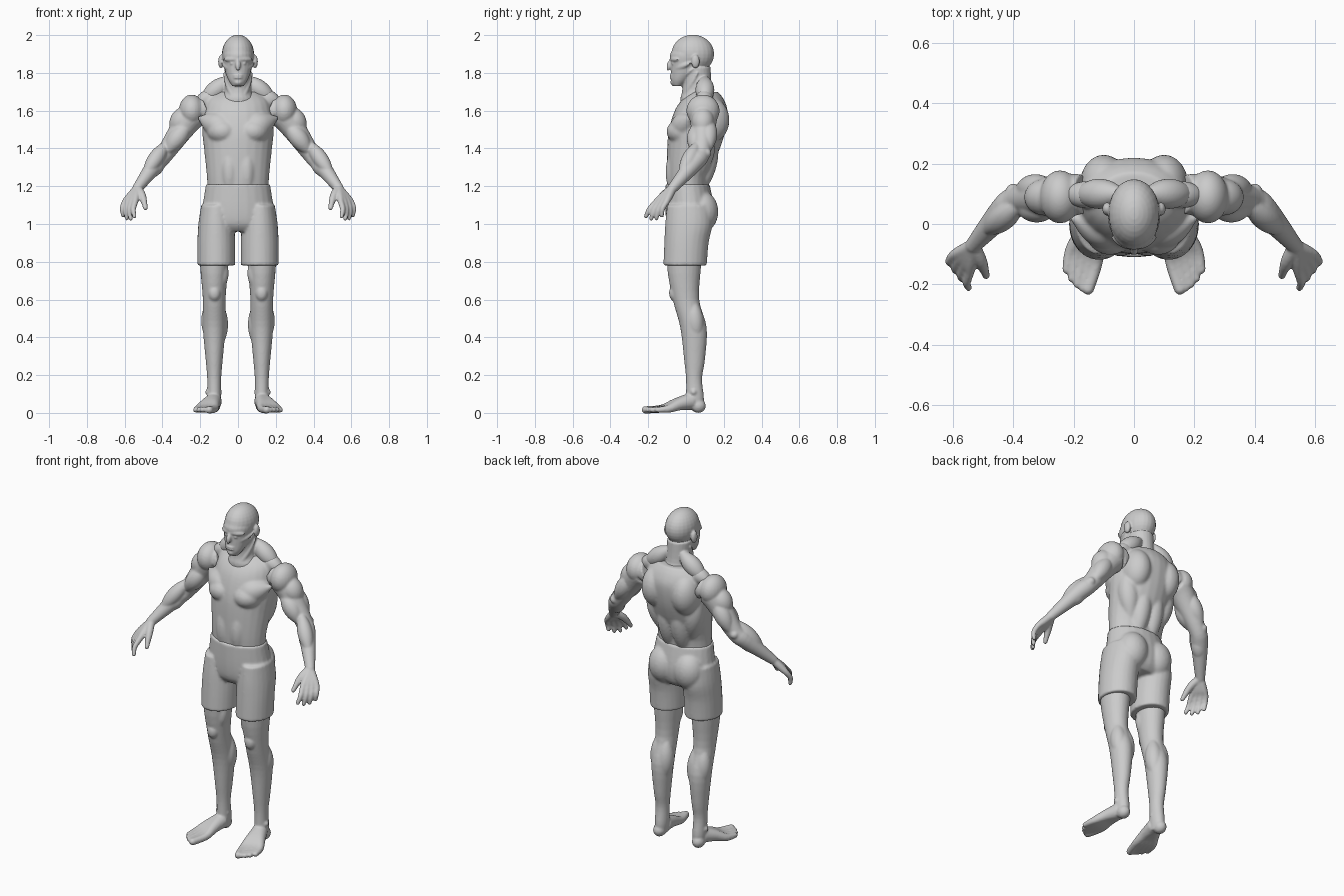
import bpy, bmesh, math
from mathutils import Vector, Matrix

cube = bpy.data.objects.get("Cube")
if cube:
    bpy.data.objects.remove(cube)

grey = bpy.data.materials.new("plain_grey")
grey.use_nodes = True
tone = (.6, .6, .6, 1)
grey.diffuse_color = tone
grey.node_tree.nodes["Principled BSDF"].inputs["Base Color"].default_value = tone


def spline(rows, steps=4):
    """Smoothly interpolate rows of numbers (Catmull-Rom)."""
    rows = [Vector(row) for row in rows]
    rows = [rows[0], *rows, rows[-1]]
    smooth_rows = []
    for before, start, end, after in zip(rows, rows[1:], rows[2:], rows[3:]):
        start_slope, end_slope = (end - before) / 2, (after - start) / 2
        for step in range(steps):
            t = step / steps
            blend = t * t * (3 - 2 * t)
            smooth_rows.append(start.lerp(end, blend) + start_slope * t * (1 - t) ** 2
                               - end_slope * t * t * (1 - t))
    return smooth_rows + [rows[-1]]


def skin(bm, frames, sides=24):
    """Join ellipses given as (centre, half-axis vector, half-axis vector)."""
    angles = [math.tau * k / sides for k in range(sides)]
    loops = [[bm.verts.new(centre + across * math.cos(a) + along * math.sin(a)) for a in angles]
             for centre, across, along in frames]
    for lower, upper in zip(loops, loops[1:]):
        for k in range(sides):
            bm.faces.new((lower[k - 1], lower[k], upper[k], upper[k - 1]))
    bm.faces.new(loops[0])
    bm.faces.new(loops[-1])


def column(bm, rows, x=0):
    """Stack of level ellipses, each row being (z, front, back, half width)."""
    skin(bm, [(Vector((x, (front + back) / 2, z)), Vector((half, 0, 0)),
               Vector((0, (back - front) / 2, 0))) for z, front, back, half in spline(rows)])


def tube(bm, points, radii):
    """Round tube along a smooth path, closed by a ball at its end."""
    rows = spline([(*point, radius) for point, radius in zip(points, radii)])
    frames = []
    for i, row in enumerate(rows):
        ahead, behind = rows[min(i + 1, len(rows) - 1)], rows[max(i - 1, 0)]
        direction = (ahead - behind).xyz.normalized()
        across = direction.orthogonal() if abs(direction.x) > .9 else direction.cross(Vector((1, 0, 0)))
        across.normalize()
        frames.append((row.xyz, across * row.w, direction.cross(across) * row.w))
    skin(bm, frames)
    ball(bm, points[-1], [radii[-1]] * 3)


def ball(bm, centre, radii):
    place = Matrix.Translation(centre) @ Matrix.Diagonal((*radii, 1))
    bmesh.ops.create_uvsphere(bm, u_segments=24, v_segments=16, radius=1, matrix=place)


def muscle(bm, start, end, radius):
    """Spindle-shaped bulge between two points."""
    start, end = Vector(start), Vector(end)
    fullness = [max(math.sin(math.pi * k / 6), .1) ** .7 for k in range(7)]
    tube(bm, [start.lerp(end, k / 6) for k in range(7)], [radius * f for f in fullness])


def finish(name, bm, voxel, smoothing):
    """Mirror, fuse and soften the gathered volumes."""
    bmesh.ops.recalc_face_normals(bm, faces=bm.faces)
    mesh = bpy.data.meshes.new(name)
    bm.to_mesh(mesh)
    bm.free()
    mesh.materials.append(grey)
    part = bpy.data.objects.new(name, mesh)
    bpy.context.scene.collection.objects.link(part)
    part.modifiers.new("mirror", "MIRROR").use_mirror_merge = False
    fuse = part.modifiers.new("fuse", "REMESH")
    fuse.mode, fuse.voxel_size, fuse.use_smooth_shade = "VOXEL", voxel, True
    soften = part.modifiers.new("soften", "SMOOTH")
    soften.factor, soften.iterations = .5, smoothing


# Head and neck
bm = bmesh.new()
ball(bm, (0, .036, 1.9), (.085, .113, .102))
column(bm, [(1.73, -.07, -.02, .03), (1.76, -.08, .02, .05), (1.8, -.08, .06, .066),
            (1.85, -.08, .08, .075), (1.9, -.084, .11, .08), (1.95, -.05, .1, .06)])
column(bm, [(1.6, -.02, .18, .11), (1.66, -.03, .17, .095), (1.71, -.02, .14, .07),
            (1.83, -.02, .13, .07)])
muscle(bm, (.01, -.03, 1.63), (.075, .06, 1.8), .017)    # neck cord
muscle(bm, (.03, .1, 1.78), (.2, .1, 1.64), .05)         # trapezius
muscle(bm, (0, -.078, 1.875), (0, -.097, 1.81), .014)    # nose
muscle(bm, (0, -.084, 1.874), (.075, -.045, 1.87), .013) # brow
muscle(bm, (.03, -.07, 1.815), (.085, .02, 1.85), .016)  # cheekbone
muscle(bm, (.01, -.065, 1.75), (.07, .035, 1.82), .016)  # jaw
ball(bm, (.03, -.064, 1.85), (.014, .013, .01))          # eye
for z in (1.775, 1.787):                                 # lips
    ball(bm, (0, -.074, z), (.026, .014, .006))
ball(bm, (0, -.063, 1.75), (.024, .02, .017))            # chin
ball(bm, (.09, .05, 1.86), (.015, .022, .036))           # ear
finish("head_and_neck", bm, .005, 3)

# Sleeveless top over the torso
bm = bmesh.new()
column(bm, [(1.12, -.09, .12, .16), (1.25, -.1, .12, .165), (1.4, -.1, .18, .18),
            (1.5, -.09, .21, .19), (1.6, -.06, .22, .18), (1.66, -.02, .2, .16),
            (1.7, .03, .17, .11)])
muscle(bm, (0, -.04, 1.48), (.2, .02, 1.56), .07)        # chest
ball(bm, (.08, -.015, 1.49), (.085, .088, .07))
ball(bm, (.1, .13, 1.55), (.08, .1, .12))                # shoulder blade
muscle(bm, (.09, .08, 1.25), (.15, .11, 1.56), .06)      # side of back
muscle(bm, (.045, .07, 1.15), (.04, .15, 1.5), .055)     # spine column
muscle(bm, (.045, -.065, 1.13), (.045, -.06, 1.43), .045) # abdomen
muscle(bm, (.08, .1, 1.7), (.24, .095, 1.63), .045)      # shoulder strap
finish("sleeveless_top", bm, .008, 5)

# Shorts
bm = bmesh.new()
column(bm, [(1.21, -.11, .125, .17), (1.08, -.11, .15, .19), (1, -.1, .14, .195),
            (.96, -.07, .11, .15)])
column(bm, [(1.1, -.1, .13, .08), (1, -.11, .14, .095), (.9, -.115, .12, .1),
            (.78, -.12, .11, .1)], .115)
ball(bm, (.083, .083, 1.065), (.09, .088, .11))          # buttock
finish("shorts", bm, .008, 4)

# Legs and feet
bm = bmesh.new()
column(bm, [(.92, -.08, .09, .08), (.78, -.1, .08, .075), (.6, -.07, .07, .06),
            (.45, -.03, .11, .06), (.28, -.01, .1, .045), (.18, 0, .085, .037),
            (.08, 0, .095, .037), (.02, 0, .09, .03)], .126)
ball(bm, (.125, -.058, .635), (.034, .032, .045))        # kneecap
muscle(bm, (.09, -.03, .84), (.09, -.035, .64), .04)     # inner thigh
muscle(bm, (.165, -.02, .88), (.155, -.03, .66), .036)   # outer thigh
muscle(bm, (.1, .04, .6), (.105, .06, .33), .05)         # inner calf
muscle(bm, (.15, .035, .61), (.145, .06, .36), .047)     # outer calf
ball(bm, (.13, .04, .11), (.045, .024, .024))            # ankle bones
ball(bm, (.13, .065, .037), (.035, .04, .037))           # heel
ankle = Vector((.13, .02, .06))
for toe in range(5):
    knuckle = Vector((.125 + .021 * toe, -.13 + .01 * toe, .022))
    tip = Vector((.152 + .018 * toe, -.215 + .004 * toe ** 2, .016))
    size = .014 if toe else .02
    tube(bm, [ankle, ankle.lerp(knuckle, .5) + Vector((0, 0, .004)), knuckle, tip],
         [.045, .032, .021, size])
finish("legs_and_feet", bm, .0065, 3)

# Arms and hands
bm = bmesh.new()
elbow, wrist = Vector((.385, .08, 1.375)), Vector((.532, -.07, 1.19))
tube(bm, [(.17, .1, 1.61), (.24, .094, 1.575), (.295, .09, 1.505), elbow,
          (.43, .045, 1.325), wrist], [.065, .074, .064, .048, .048, .027])
ball(bm, (.245, .09, 1.6), (.068, .088, .085))           # shoulder cap
muscle(bm, (.255, .09, 1.63), (.345, .088, 1.46), .06)
muscle(bm, (.255, .06, 1.54), (.385, .05, 1.37), .05)    # biceps
muscle(bm, (.27, .12, 1.57), (.385, .115, 1.38), .048)   # triceps
muscle(bm, (.37, .07, 1.44), (.5, -.03, 1.25), .042)     # forearm
muscle(bm, elbow, (.48, -.01, 1.24), .042)
ball(bm, (.4, .108, 1.375), [.026] * 3)                  # elbow point
for finger in range(4):
    f = finger / 3
    knuckle = Vector((.545, -.16, 1.115)).lerp(Vector((.6, -.105, 1.115)), f)
    tip = Vector((.548, -.212, 1.04)).lerp(Vector((.608, -.128, 1.045)), f)
    tip.z -= .016 * math.sin(math.pi * f)
    bend = knuckle.lerp(tip, .5) + Vector((.008, -.008, 0))
    tube(bm, [wrist, wrist.lerp(knuckle, .6), knuckle, bend, tip],
         [.022, .021, .016, .014, .011])
tube(bm, [wrist, (.506, -.125, 1.148), (.49, -.172, 1.085)], [.022, .02, .012])  # thumb
finish("arms_and_hands", bm, .006, 3)
